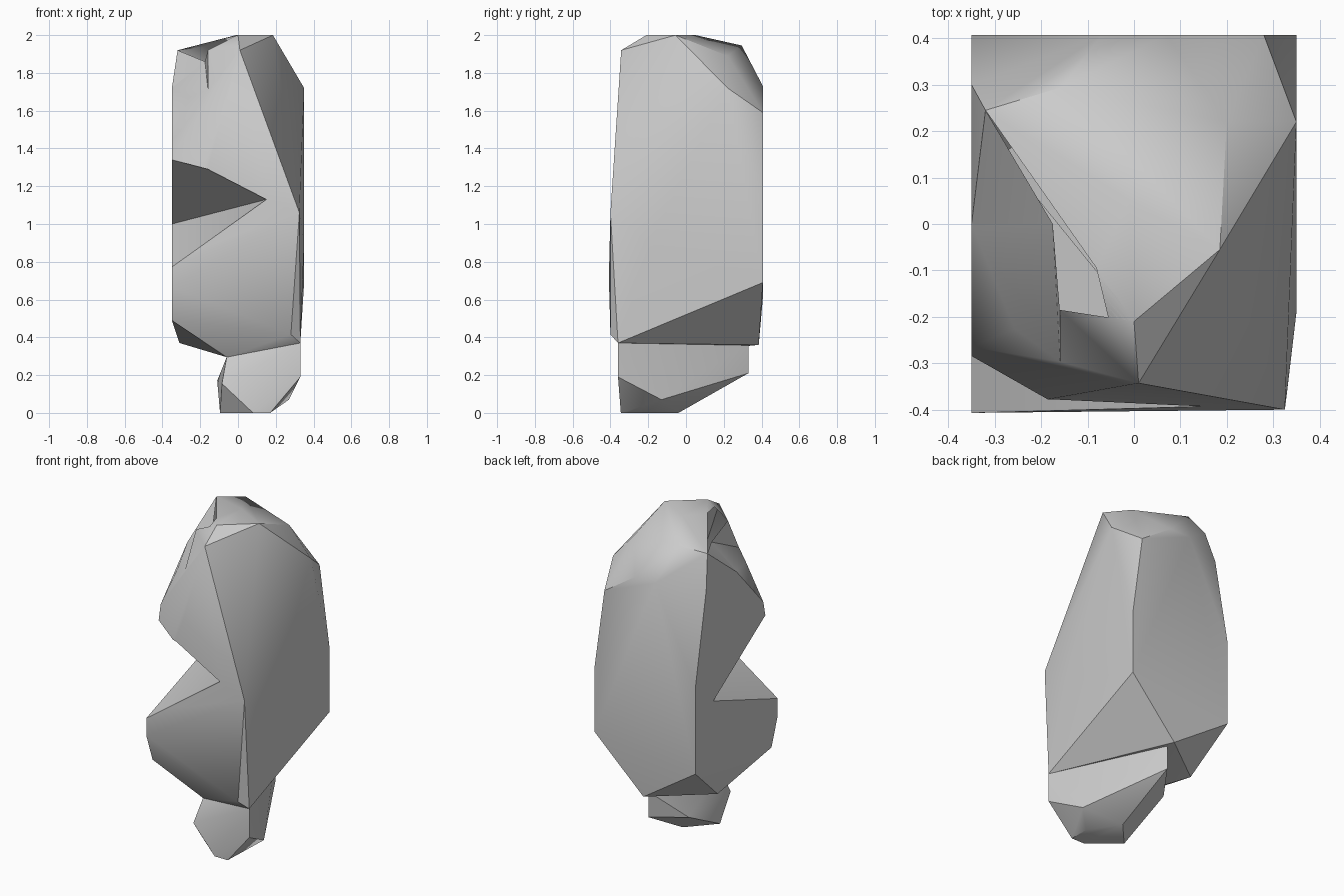
import bpy, bmesh, math
from mathutils import Vector as V

cube = bpy.data.objects.get("Cube")
if cube:
    bpy.data.objects.remove(cube)

stone = bpy.data.materials.new("grey stone")
stone.use_nodes = True
GREY = (0.6, 0.6, 0.6, 1)
stone.diffuse_color = GREY
stone.node_tree.nodes["Principled BSDF"].inputs["Base Color"].default_value = GREY


def hull(name, points):
    """Chiselled solid: convex hull around corner points."""
    bm = bmesh.new()
    for p in points:
        bm.verts.new(p)
    out = bmesh.ops.convex_hull(bm, input=bm.verts[:])
    loose = {g for g in out["geom_interior"] + out["geom_unused"]
             if isinstance(g, bmesh.types.BMVert)}
    bmesh.ops.delete(bm, geom=list(loose), context="VERTS")
    bmesh.ops.dissolve_limit(bm, angle_limit=math.radians(1),
                             verts=bm.verts[:], edges=bm.edges[:])
    bmesh.ops.recalc_face_normals(bm, faces=bm.faces[:])
    mesh = bpy.data.meshes.new(name)
    bm.to_mesh(mesh)
    bm.free()
    mesh.materials.append(stone)
    obj = bpy.data.objects.new(name, mesh)
    bpy.context.collection.objects.link(obj)
    return obj


def activate(obj):
    bpy.ops.object.select_all(action="DESELECT")
    obj.select_set(True)
    bpy.context.view_layer.objects.active = obj


def carve(obj, cutter):
    """Cut a solid out of obj and discard the cutter."""
    cutter.hide_render = True
    mod = obj.modifiers.new("carve", "BOOLEAN")
    mod.operation, mod.solver, mod.object = "DIFFERENCE", "EXACT", cutter
    activate(obj)
    bpy.ops.object.modifier_apply(modifier=mod.name)
    bpy.data.objects.remove(cutter)


def cone(name, apex, rims):
    return hull(name, [apex] + [apex + (r - apex) * 2.5 for r in rims])


# Corners shared by the crown of the boulder and its side hollow
peak = V((0, -.21, 2))
left_crest = V((-.32, .245, 1.92))
front_crest = V((-.16, -.185, 1.92))
front_step = V((-.16, -.275, 1.72))
hollow_top = V((-.175, 0, 1.86))
hollow_low = V((-.35, 0, 1.72))

# Boulder: crown, shoulders, waist, base
boulder = hull("boulder", [
    peak, left_crest, front_crest, front_step, hollow_low,
    (.185, -.055, 2), (-.01, .05, 2), (-.155, .295, 1.945), (.2, .22, 1.89),
    (.01, -.343, 1.92), (.01, -.345, 1.72), (.35, .22, 1.72),
    (-.07, .407, 1.73), (.07, .407, 1.73), (.28, .407, 1.59), (-.35, .3, 1.72),
    (-.35, -.265, 1.43), (-.35, -.285, 1.34), (-.16, -.37, 1.29),
    (.35, .407, 1.08), (-.35, .407, 1.15), (.325, -.4, 1.06), (.35, -.19, .9),
    (-.35, -.407, .775), (-.35, -.407, .665), (.35, .407, .69), (-.35, .407, .61),
    (-.35, -.345, .49), (.28, -.4, .415), (.33, -.36, .37), (-.31, .13, .37),
    (.025, .385, .36), (-.06, -.26, .295)])

# Hollow in the upper side
carve(boulder, cone("hollow_cutter", hollow_top,
                    [left_crest, hollow_low, front_step, front_crest]))
carve(boulder, cone("hollow_roof_cutter", hollow_top,
                    [left_crest, peak, front_crest]))

# Deep wedge notch across the front
wedge = [V(p) for p in ((.15, -.385, 1.13), (-.16, -.37, 1.29),
                        (-.445, -.243, 1.365), (-.45, .353, .974),
                        (-.45, -.415, .7))]
carve(boulder, hull("notch_cutter", wedge + [p + V((0, -.3, 0)) for p in wedge]))

# Small foot stone
foot = hull("foot_stone", [
    (.33, -.36, .37), (.33, -.36, .19), (.27, -.13, .07), (.03, .33, .21),
    (.03, .33, .37), (-.11, .13, .17), (-.06, -.26, .295), (-.085, -.32, .155),
    (.17, -.345, 0), (.17, -.22, 0), (.05, -.04, 0), (-.095, -.2, 0),
    (.08, -.345, 0)])

for part in (boulder, foot):
    activate(part)
    bpy.ops.object.shade_smooth_by_angle(angle=math.radians(28))
